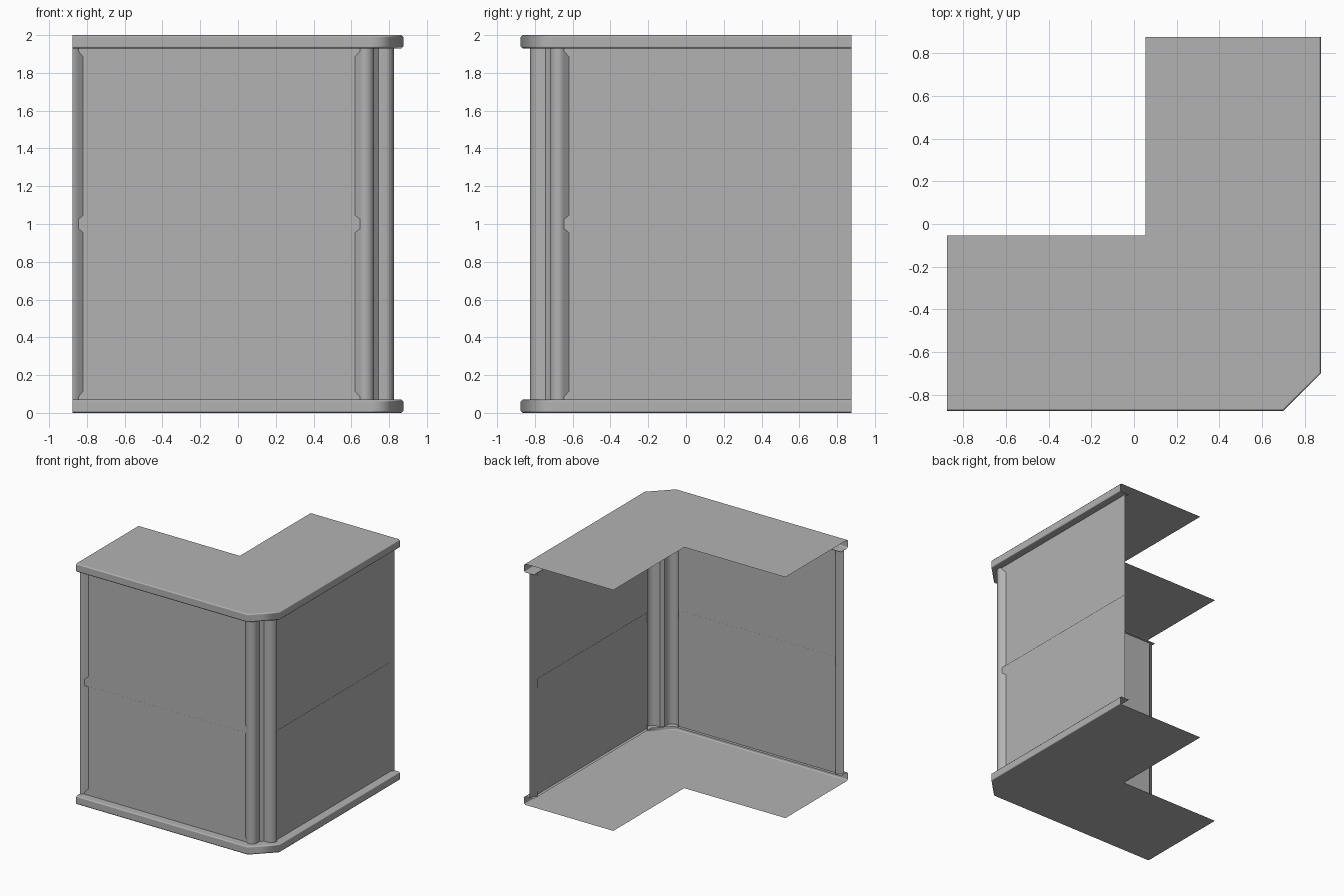
import bpy

if "Cube" in bpy.data.objects:
    bpy.data.objects.remove(bpy.data.objects["Cube"])

END, LOW, HIGH = -0.875, 0.07, 1.93   # open wall end, wall bottom and top
grey = bpy.data.materials.new("dark_grey")
grey.diffuse_color = (0.45, 0.45, 0.45, 1)
grey.use_nodes = True
grey.node_tree.nodes["Principled BSDF"].inputs["Base Color"].default_value = grey.diffuse_color


def sheet(name, rows, flip=False, cap=None, normals=None, weighted=False):
    """Loft rows of points into a sheet; cap is an extra polygon."""
    n = len(rows[0])
    verts = [p for r in rows for p in r]
    faces = [(j * n + i, j * n + i + 1, (j + 1) * n + i + 1, (j + 1) * n + i)
             for j in range(len(rows) - 1) for i in range(n - 1)]
    if cap:
        ring, extra, down = cap
        start = len(verts)
        verts += extra
        poly = [ring * n + i for i in range(n)] + list(range(start, start + len(extra)))
        faces.append(poly[::-1] if down else poly)
    if flip:
        faces = [tuple(f)[::-1] for f in faces]
    me = bpy.data.meshes.new(name)
    me.from_pydata(verts, [], faces)
    me.materials.append(grey)
    ob = bpy.data.objects.new(name, me)
    bpy.context.collection.objects.link(ob)
    bpy.context.view_layer.objects.active = ob
    ob.select_set(True)
    if normals:
        # soft pressed-sheet shading
        bpy.ops.object.shade_smooth()
        me.normals_split_custom_set_from_vertices(normals)
    else:
        bpy.ops.object.shade_smooth_by_angle(angle=0.9 if weighted else 0.61)
    if weighted:
        mod = ob.modifiers.new("bevel_shading", 'WEIGHTED_NORMAL')
        mod.keep_sharp = True
        mod.weight = 100
    ob.select_set(False)
    return ob


def swap(p):
    """Mirror a point of the front wall onto the right wall."""
    return (-p[1], -p[0]) + tuple(p[2:])


def swap_rows(rows):
    return [[swap(p) for p in r] for r in rows]


def upright(path):
    return [[(x, y, z) for x, y in path] for z in (LOW, HIGH)]


# Floor and ceiling: L-shaped decks with a bevelled rim and a lip back to the wall
def ring(d, z):
    c = 0.70 - 0.414 * (0.875 - d)
    return [(END, -d, z), (c, -d, z), (d, -c, z), (d, 0.875, z)]


profile = [(0.865, 0), (0.875, 0.01), (0.875, 0.06), (0.865, LOW), (0.785, LOW)]
for name, top in (("floor", False), ("ceiling", True)):
    rows = [ring(d, 2 - z if top else z) for d, z in profile]
    if top:
        rows.reverse()
    z = 2 if top else 0
    inner = [(0.055, 0.875, z), (0.055, -0.055, z), (END, -0.055, z)]
    sheet(name, rows, cap=(len(rows) - 1 if top else 0, inner, not top), weighted=True)

# Wall panels with raised bands at the bottom, middle and top
half = [(LOW, 1), (0.085, 1), (0.115, 0), (0.955, 0), (0.975, 1)]
bands = half + [(2 - z, b) for z, b in reversed(half)]
panel = []
for z, b in bands:
    y, e = -0.79 - 0.02 * b, 0.025 * b
    panel.append([(-0.82 - e, y, z), (0.62 + e, y, z)])
flat = [(0, -1, 0)] * (2 * len(panel))
sheet("front_wall_panel", panel, normals=flat)
sheet("right_wall_panel", swap_rows(panel), flip=True, normals=[swap(v) for v in flat])

# Half-width rounded trims at the open ends
trim = upright([(END, -0.825), (-0.86, -0.821), (-0.845, -0.81), (-0.82, -0.79)])
sheet("front_end_trim", trim)
sheet("right_end_trim", swap_rows(trim), flip=True, normals=[(1, 0, 0)] * 8)

# Corner column: two rounded pillars joined by a narrow chamfer
pillar = [(0.62, -0.79), (0.645, -0.81), (0.658, -0.821), (0.672, -0.825),
          (0.69, -0.821), (0.706, -0.81), (0.716, -0.797), (0.72, -0.782),
          (0.72, -0.745)]
sheet("corner_column", upright(pillar + [swap(p) for p in reversed(pillar)]))
